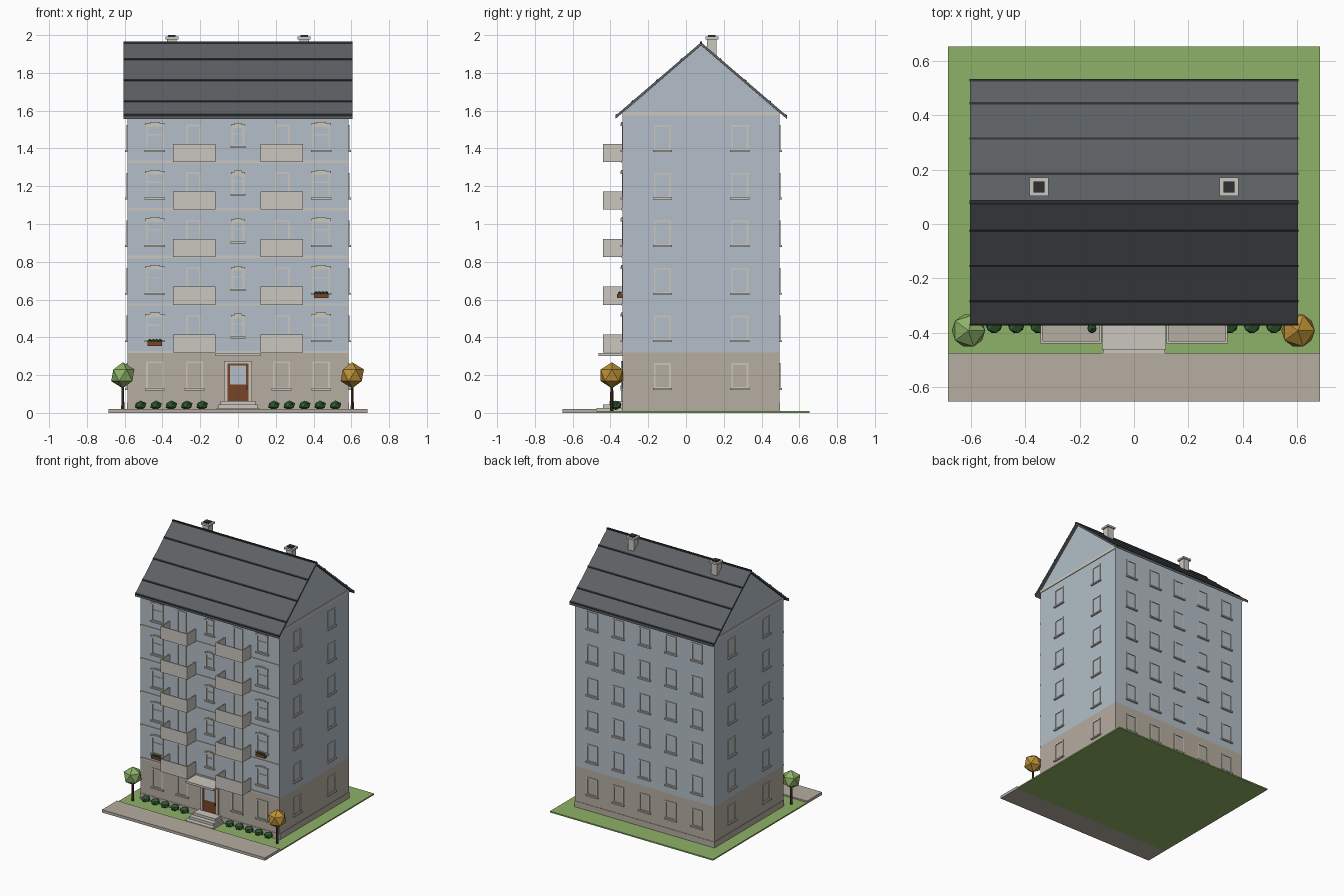
import bpy, bmesh, math
from mathutils import Matrix, Vector

if "Cube" in bpy.data.objects:
    bpy.data.objects.remove(bpy.data.objects["Cube"])


def mat(name, r, g, b):
    m = bpy.data.materials.new(name)
    lin = [((c / 255 + 0.055) / 1.055) ** 2.4 for c in (r, g, b)]
    m.diffuse_color = (*lin, 1)
    m.use_nodes = True
    m.node_tree.nodes["Principled BSDF"].inputs["Base Color"].default_value = m.diffuse_color
    return m


WALL = mat("pale_blue_plaster", 179, 191, 200)
STONE = mat("beige_stone", 182, 173, 161)
TRIM = mat("light_trim", 203, 199, 191)
ROOF = mat("slate_grey", 93, 97, 100)
DARK = mat("dark_metal", 46, 48, 50)
BROWN = mat("door_brown", 122, 66, 38)
TRUNK = mat("bark_brown", 72, 50, 36)
BUSH = mat("bush_green", 52, 94, 52)
GRASS = mat("grass_green", 143, 178, 104)
GOLD = mat("autumn_gold", 190, 146, 56)

X, YF, YB = 0.585, -0.335, 0.495        # wall planes
RIDGE_Y, PITCH = 0.08, 0.252            # ridge line, floor height
FLOORS = [0.32 + PITCH * i for i in range(5)]


def finish(name, bm, material):
    bmesh.ops.recalc_face_normals(bm, faces=bm.faces)
    me = bpy.data.meshes.new(name)
    bm.to_mesh(me)
    bm.free()
    me.materials.append(material)
    ob = bpy.data.objects.new(name, me)
    bpy.context.collection.objects.link(ob)
    return ob


def boxes(name, material, items):
    """One object from many boxes (x0, x1, y0, y1, z0, z1)."""
    bm = bmesh.new()
    for x0, x1, y0, y1, z0, z1 in items:
        m = Matrix.Translation(((x0 + x1) / 2, (y0 + y1) / 2, (z0 + z1) / 2)) @ \
            Matrix.Diagonal((x1 - x0, y1 - y0, z1 - z0, 1))
        bmesh.ops.create_cube(bm, size=1, matrix=m)
    return finish(name, bm, material)


def extrude_x(name, material, profile, half):
    """Extrude a (y, z) profile along x."""
    bm = bmesh.new()
    f = bm.faces.new([bm.verts.new((-half, y, z)) for y, z in profile])
    geo = bmesh.ops.extrude_face_region(bm, geom=[f])["geom"]
    bmesh.ops.translate(bm, vec=(2 * half, 0, 0),
                        verts=[v for v in geo if isinstance(v, bmesh.types.BMVert)])
    return finish(name, bm, material)


def ball(name, material, centre, radius, squash=1):
    bm = bmesh.new()
    bmesh.ops.create_icosphere(bm, subdivisions=1, radius=radius)
    bmesh.ops.transform(bm, verts=bm.verts, matrix=Matrix.Translation(centre) @
                        Matrix.Diagonal((1, 1, squash, 1)))
    return finish(name, bm, material)


def on_wall(side, u0, u1, z0, z1, d):
    """Box lying on a wall, standing out by d."""
    e = 0.004
    if side == "front":
        return (u0, u1, YF - d, YF + e, z0, z1)
    if side == "back":
        return (u0, u1, YB - e, YB + d, z0, z1)
    if side == "right":
        return (X - e, X + d, u0, u1, z0, z1)
    return (-X - d, -X + e, u0, u1, z0, z1)


def window(side, u, z0, z1, w, sill=True, lintel=False, bar=False):
    h, t = w / 2, 0.009
    out = [on_wall(side, u - h, u - h + t, z0, z1, 0.005),
           on_wall(side, u + h - t, u + h, z0, z1, 0.005),
           on_wall(side, u - h + t, u + h - t, z1 - t, z1, 0.005),
           on_wall(side, u - h + t, u + h - t, z0, z0 + t, 0.005)]
    if sill:
        out.append(on_wall(side, u - h - 0.006, u + h + 0.006, z0 - 0.006, z0 + 0.004, 0.013))
    if lintel:                           # header with raised keystone
        out.append(on_wall(side, u - h - 0.004, u + h + 0.004, z1, z1 + 0.009, 0.011))
        out.append(on_wall(side, u - h * 0.55, u + h * 0.55, z1 + 0.009, z1 + 0.016, 0.009))
    if bar:
        m = z0 + (z1 - z0) * 0.6
        out.append(on_wall(side, u - h + t, u + h - t, m, m + 0.007, 0.004))
    return out


# Ground
boxes("lawn", GRASS, [(-0.685, 0.685, -0.475, 0.655, 0, 0.01)])
boxes("pavement", STONE, [(-0.685, 0.685, -0.655, -0.475, 0, 0.021)])

# Building body
boxes("stone_base", STONE, [(-X, X, YF, YB, 0.005, 0.32),
                            (-X - 0.003, X + 0.003, YF - 0.003, YB + 0.003, 0.005, 0.055)])
extrude_x("upper_walls", WALL, [(YF, 0.32), (YB, 0.32), (YB, 1.588),
                                (RIDGE_Y, 1.946), (YF, 1.588)], X)
boxes("front_floor_bands", TRIM, [on_wall("front", -X, X, z - 0.004, z + 0.008, 0.006)
                                  for z in FLOORS])
boxes("gable_bands", TRIM, [on_wall(s, YF, YB, 1.575, 1.596, 0.005) for s in ("left", "right")])

# Roof with dark seams, ridge cap and eave edges
SLOPE = 0.39 / 0.455
top = lambda y: 1.962 - SLOPE * abs(y - RIDGE_Y)
ys = (RIDGE_Y - 0.453, RIDGE_Y, RIDGE_Y + 0.455)
extrude_x("roof", ROOF, [(y, top(y)) for y in ys] +
          [(y, top(y) - 0.017) for y in reversed(ys)], 0.605)
for s, side in ((-1, "front"), (1, "back")):
    for i, d in enumerate((0.105, 0.235, 0.365, 0.45)):
        y0, y1 = RIDGE_Y + s * (d - 0.004), RIDGE_Y + s * (d + 0.004)
        extrude_x(f"roof_seam_{side}_{i}", DARK,
                  [(y0, top(y0) - 0.003), (y1, top(y1) - 0.003),
                   (y1, top(y1) + 0.004), (y0, top(y0) + 0.004)], 0.606)
boxes("ridge_cap", DARK, [(-0.607, 0.607, RIDGE_Y - 0.006, RIDGE_Y + 0.006, 1.953, 1.966)])

# Chimneys
for s, side in ((-1, "left"), (1, "right")):
    cx, cy = s * 0.35, 0.137
    boxes(f"chimney_{side}", TRIM, [(cx - 0.025, cx + 0.025, cy - 0.025, cy + 0.025, 1.86, 1.98),
                                    (cx - 0.035, cx + 0.035, cy - 0.034, cy + 0.034, 1.978, 1.992)])
    boxes(f"chimney_flue_{side}", DARK, [(cx - 0.02, cx + 0.02, cy - 0.02, cy + 0.02, 1.985, 2.0)])

# Windows
front, back, sides = [], [], []
for u in (-0.44, -0.23, 0.23, 0.44):
    front += window("front", u, 0.125, 0.272, 0.092)
for z in FLOORS:
    for s in (-1, 1):
        front += window("front", s * 0.44, z + 0.06, z + 0.195, 0.096, lintel=True, bar=True)
        front += window("front", s * 0.236, z + 0.01, z + 0.198, 0.078, sill=False)
    front += window("front", 0, z + 0.08, z + 0.19, 0.068, lintel=True, bar=True)
for z in [0.32 - PITCH] + FLOORS:
    for i in range(-2, 3):
        back += window("back", i * 0.22, z + 0.06, z + 0.195, 0.09)
    for s in ("left", "right"):
        for u in (-0.125, 0.285):
            sides += window(s, u, z + 0.06, z + 0.195, 0.09)
boxes("front_windows", TRIM, front)
boxes("back_windows", TRIM, back)
boxes("side_windows", TRIM, sides)

# Balconies: floor slab and three-sided parapet
for i, z in enumerate(FLOORS):
    for s, side in ((-1, "left"), (1, "right")):
        a, b = sorted((s * 0.12, s * 0.345))
        z1, yo, t = z + 0.096, -0.44, 0.008
        boxes(f"balcony_floor_{side}_{i}", STONE, [(a + t, b - t, yo + t, YF, z, z + 0.01)])
        boxes(f"balcony_parapet_{side}_{i}", TRIM, [
            (a, b, yo, yo + t, z, z1), (a, a + t, yo + t, YF, z, z1),
            (b - t, b, yo + t, YF, z, z1)])

# Plant on the top left balcony
boxes("balcony_pot", BROWN, [(-0.166, -0.144, -0.396, -0.374, FLOORS[4] + 0.01, FLOORS[4] + 0.035)])
ball("balcony_plant", BUSH, (-0.155, -0.385, FLOORS[4] + 0.05), 0.019, 1.2)

# Entrance: door, surround, steps and canopy
boxes("door_surround", TRIM, [on_wall("front", -0.075, -0.056, 0.06, 0.275, 0.01),
                              on_wall("front", 0.056, 0.075, 0.06, 0.275, 0.01),
                              on_wall("front", -0.056, 0.056, 0.262, 0.275, 0.01)])
boxes("door", BROWN, [on_wall("front", -0.056, 0.056, 0.06, 0.262, 0.005)])
boxes("door_glass", WALL, [on_wall("front", -0.042, 0.042, 0.15, 0.25, 0.008)])
boxes("door_handle", DARK, [on_wall("front", 0.043, 0.049, 0.125, 0.145, 0.012)])
boxes("steps", TRIM, [(-0.115 + i * 0.011, 0.115 - i * 0.011, -0.475 + i * 0.035, YF,
                       0.008, 0.025 + i * 0.019) for i in range(3)])
boxes("canopy", TRIM, [(-0.118, 0.118, -0.463, YF, 0.302, 0.318)])

# Window boxes with plants
for name, cx, z in (("left", -0.44, 0.355), ("right", 0.44, 0.608)):
    boxes(f"window_box_{name}", BROWN, [(cx - 0.038, cx + 0.038, -0.364, YF, z, z + 0.022)])
    for i in range(4):
        ball(f"window_box_plant_{name}_{i}", BUSH,
             (cx + (i - 1.5) * 0.018, -0.35, z + 0.024), 0.012)

# Bushes along the front
for s, side in ((-1, "left"), (1, "right")):
    for i in range(5):
        ball(f"bush_{side}_{i}", BUSH, (s * (0.19 + i * 0.0815), -0.372, 0.04), 0.034, 0.75)

# Trees
for name, cx, leaf in (("left", -0.61, GRASS), ("right", 0.605, GOLD)):
    bm = bmesh.new()
    bmesh.ops.create_cone(bm, cap_ends=True, segments=6, radius1=0.01, radius2=0.007, depth=0.16,
                          matrix=Matrix.Translation((cx, -0.393, 0.085)))
    finish(f"tree_trunk_{name}", bm, TRUNK)
    ball(f"tree_crown_{name}", leaf, (cx, -0.393, 0.199), 0.069)
